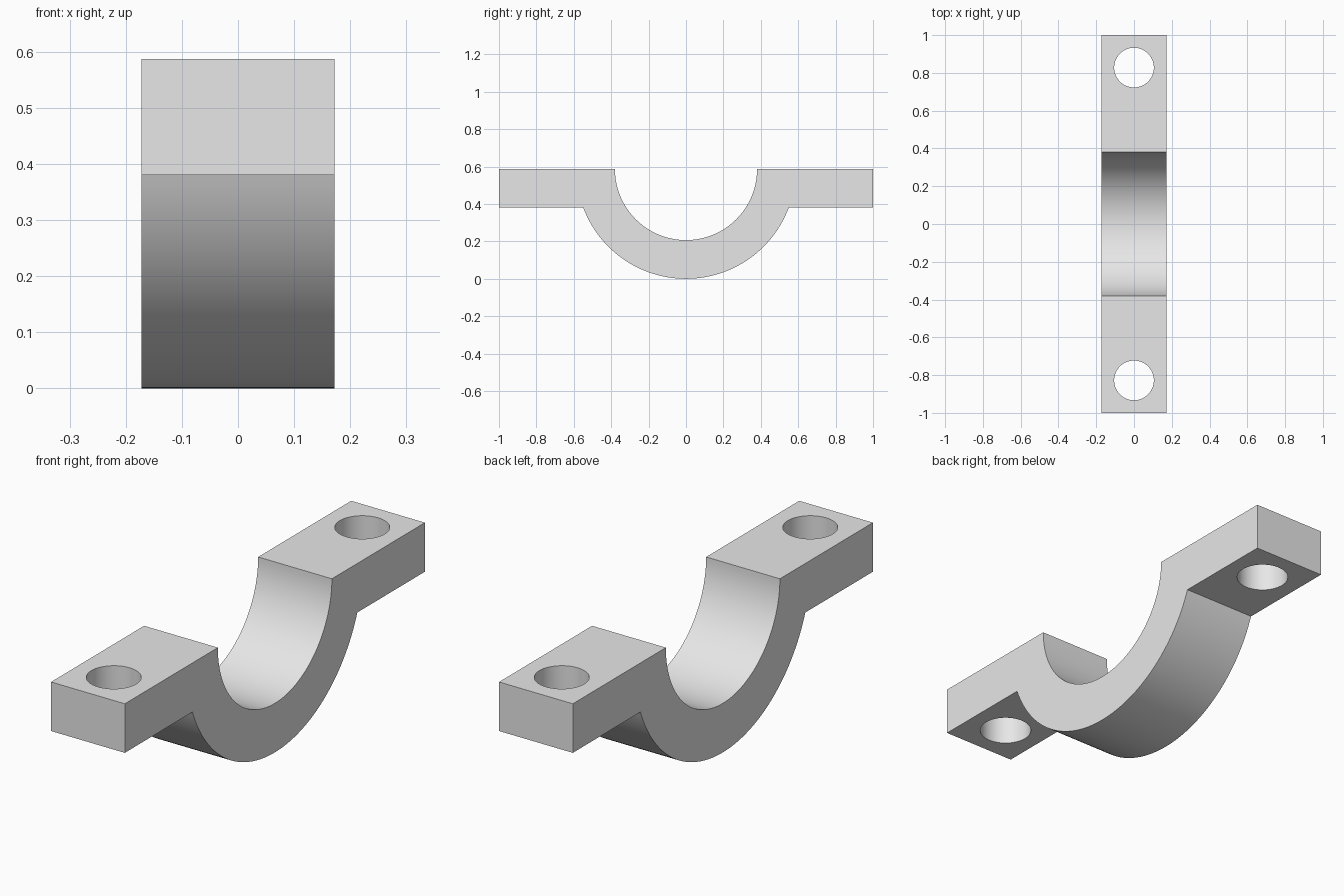
import bpy, bmesh, math
from mathutils import Vector

cube = bpy.data.objects.get("Cube")
if cube:
    bpy.data.objects.remove(cube, do_unlink=True)

HALF_WIDTH = 0.172
TOP = 0.587           # height of the clamp face and centre of both arcs
INNER_R, OUTER_R = 0.38, 0.587
TAB_BOTTOM = 0.38
HOLE_Y, HOLE_R = 0.828, 0.105

grey = bpy.data.materials.new("plain grey")
grey.use_nodes = True
grey.diffuse_color = (0.8, 0.8, 0.8, 1)
grey.node_tree.nodes["Principled BSDF"].inputs["Base Color"].default_value = (0.8, 0.8, 0.8, 1)


def arc(radius, start, end, steps):
    """Points (y, z) on an arc about the clamp centre."""
    angles = [start + (end - start) * i / steps for i in range(steps + 1)]
    return [(radius * math.cos(a), TOP + radius * math.sin(a)) for a in angles]


# Side profile: saddle arcs with a flat tab at each end
dip = math.asin((TOP - TAB_BOTTOM) / OUTER_R)
profile = arc(INNER_R, 0, -math.pi, 64)
profile += [(-1, TOP), (-1, TAB_BOTTOM)]
profile += arc(OUTER_R, -math.pi + dip, -dip, 64)
profile += [(1, TAB_BOTTOM), (1, TOP)]

# Clamp body: profile extruded across the width
bm = bmesh.new()
face = bm.faces.new([bm.verts.new((-HALF_WIDTH, y, z)) for y, z in profile])
extruded = bmesh.ops.extrude_face_region(bm, geom=[face], use_keep_orig=True)
bmesh.ops.translate(bm, vec=Vector((2 * HALF_WIDTH, 0, 0)),
                    verts=[g for g in extruded["geom"] if isinstance(g, bmesh.types.BMVert)])
bmesh.ops.recalc_face_normals(bm, faces=bm.faces)
mesh = bpy.data.meshes.new("clamp_saddle")
bm.to_mesh(mesh)
bm.free()
mesh.materials.append(grey)
clamp = bpy.data.objects.new("clamp_saddle", mesh)
bpy.context.collection.objects.link(clamp)

# Bolt holes, one through each tab
for side in (-1, 1):
    bpy.ops.mesh.primitive_cylinder_add(vertices=64, radius=HOLE_R, depth=0.5,
                                        location=(0, side * HOLE_Y, (TOP + TAB_BOTTOM) / 2))
    cutter = bpy.context.object
    cutter.name = "bolt_hole_cutter"
    cutter.hide_render = True
    cutter.data.materials.append(grey)
    cut = clamp.modifiers.new("bolt_hole", 'BOOLEAN')
    cut.operation = 'DIFFERENCE'
    cut.solver = 'EXACT'
    cut.object = cutter
    bpy.ops.object.select_all(action='DESELECT')
    clamp.select_set(True)
    bpy.context.view_layer.objects.active = clamp
    bpy.ops.object.modifier_apply(modifier=cut.name)
    bpy.data.objects.remove(cutter, do_unlink=True)

# Smooth arcs and hole walls, keeping the corners crisp
bpy.ops.object.shade_smooth_by_angle(angle=math.radians(30))
